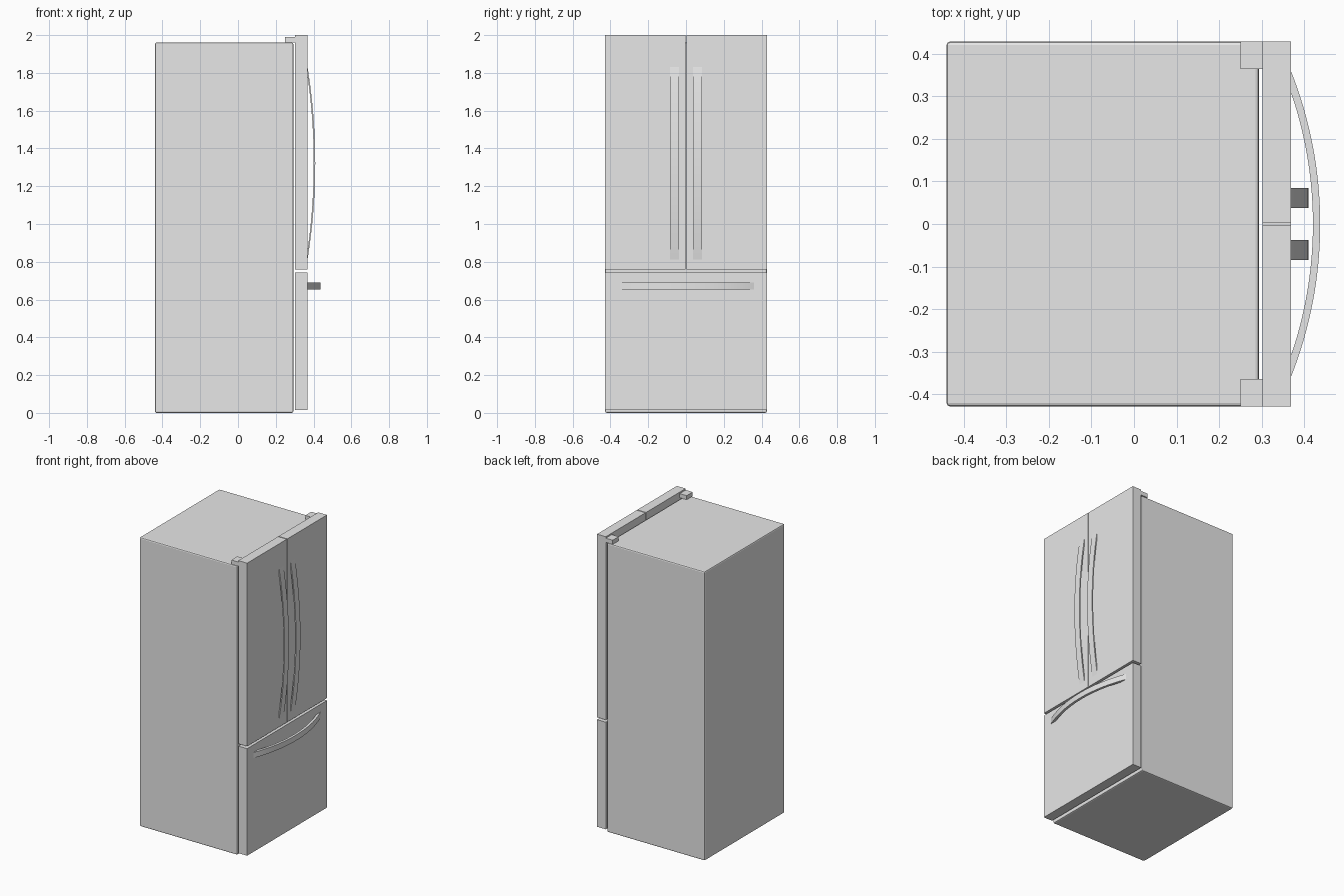
import bpy, bmesh, math

cube = bpy.data.objects.get("Cube")
if cube:
    bpy.data.objects.remove(cube, do_unlink=True)

# Single finish for the whole appliance
grey = bpy.data.materials.new("light_grey_metal")
grey.use_nodes = True
colour = (0.8, 0.8, 0.8, 1)
grey.diffuse_color = colour
grey.node_tree.nodes["Principled BSDF"].inputs["Base Color"].default_value = colour


def add_object(name, bm):
    bmesh.ops.recalc_face_normals(bm, faces=bm.faces)
    mesh = bpy.data.meshes.new(name)
    bm.to_mesh(mesh)
    bm.free()
    mesh.materials.append(grey)
    obj = bpy.data.objects.new(name, mesh)
    bpy.context.collection.objects.link(obj)
    return obj


def box(name, xs, ys, zs, bevel=0):
    bm = bmesh.new()
    bmesh.ops.create_cube(bm, size=1)
    for v in bm.verts:
        v.co = [r[0] if c < 0 else r[1] for c, r in zip(v.co, (xs, ys, zs))]
    obj = add_object(name, bm)
    if bevel:
        mod = obj.modifiers.new("soft_edges", "BEVEL")
        mod.width = bevel
        mod.segments = 2
    return obj


def arc(half, rise, steps=32):
    """Circular arc as (distance along door, distance out from door)."""
    radius = (half * half + rise * rise) / (2 * rise)
    limit = math.asin(half / radius)
    angles = [limit * (2 * i / steps - 1) for i in range(steps + 1)]
    return [(radius * math.sin(a), radius * math.cos(a) - radius + rise)
            for a in angles]


def handle(name, outer, inner, place, width):
    """Bowed bar: strip between two arcs, extruded across its width."""
    bm = bmesh.new()
    rings = []
    for (so, do), (si, di) in zip(arc(*outer), arc(*inner)):
        rings.append([bm.verts.new(place(s, d, w)) for s, d, w in
                      ((so, do, width[0]), (so, do, width[1]),
                       (si, di, width[1]), (si, di, width[0]))])
    for a, b in zip(rings, rings[1:]):
        for i in range(4):
            j = (i + 1) % 4
            bm.faces.new((a[i], a[j], b[j], b[i]))
    bm.faces.new(rings[0])
    bm.faces.new(rings[-1])
    obj = add_object(name, bm)
    bpy.ops.object.select_all(action="DESELECT")
    obj.select_set(True)
    bpy.context.view_layer.objects.active = obj
    bpy.ops.object.shade_smooth_by_angle(angle=math.radians(30))


SIDE = 0.428          # half the cabinet width
FACE = 0.368          # front plane of the doors
DOOR = (0.302, FACE)  # door thickness

# Cabinet and freezer drawer
box("cabinet", (-0.44, 0.293), (-SIDE, SIDE), (0, 1.96), 0.008)
box("freezer_drawer", DOOR, (-SIDE, SIDE), (0.016, 0.742))
handle("drawer_handle", (0.36, 0.069), (0.31, 0.052),
       lambda s, d, w: (FACE + d, s, w), (0.652, 0.69))

# Paired upper doors, hinge covers and handles
for side, sign in (("left", 1), ("right", -1)):
    def span(a, b):
        return sorted((sign * a, sign * b))
    box(side + "_door", DOOR, span(0.003, SIDE), (0.758, 2))
    box(side + "_hinge_cover", (0.25, 0.302), span(0.364, SIDE), (1.962, 1.99))
    handle(side + "_door_handle", (0.51, 0.041), (0.46, 0.033),
           lambda s, d, w: (FACE + d, w, 1.322 + s), span(0.038, 0.085))
